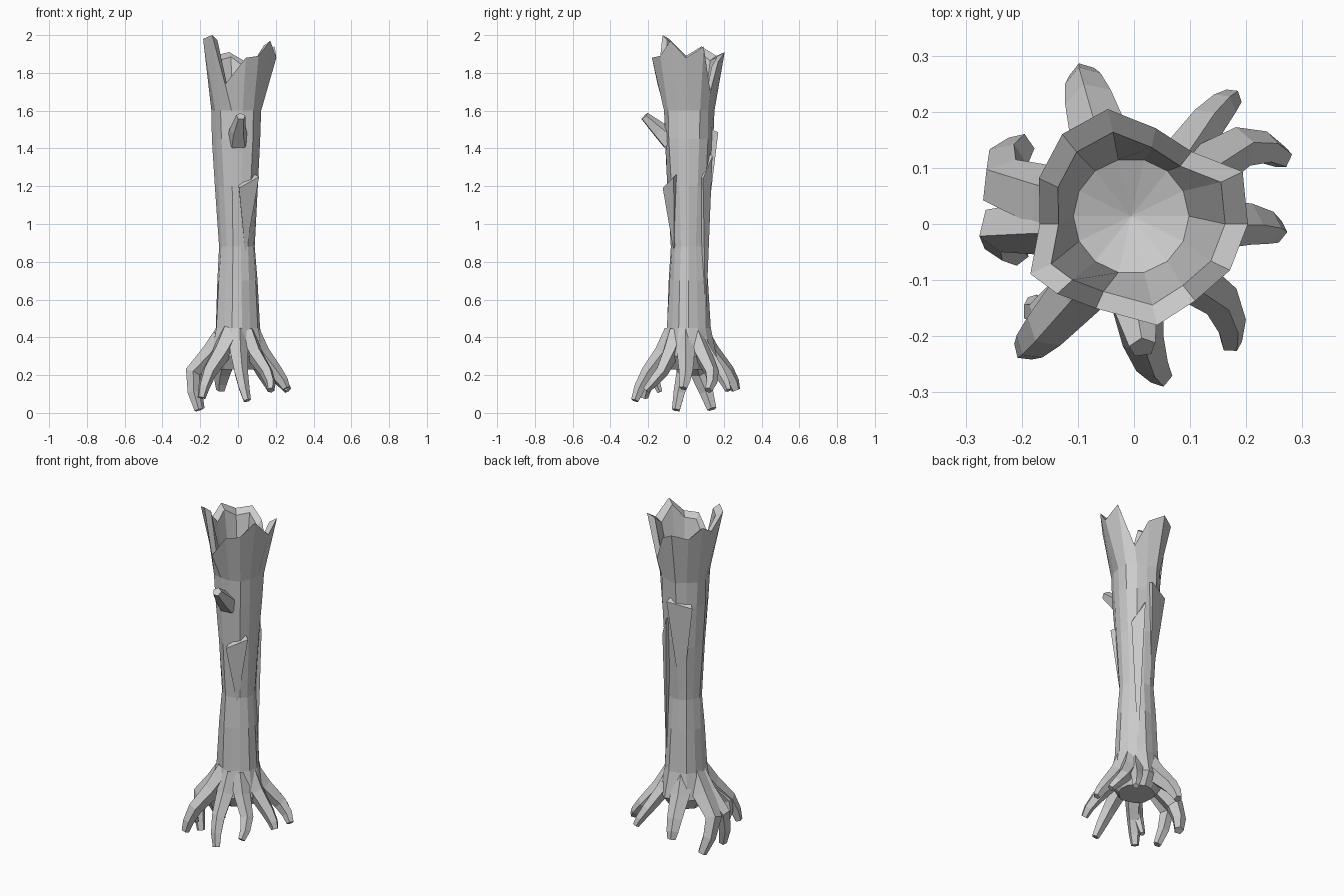
import bpy, bmesh, math
from mathutils import Vector

if "Cube" in bpy.data.objects:
    bpy.data.objects.remove(bpy.data.objects["Cube"])

SIDES = 14


def polar(a, r, z, cx=0.0, cy=0.0):
    return Vector((cx + r * math.cos(a), cy + r * math.sin(a), z))


def make(name, verts, faces):
    me = bpy.data.meshes.new(name)
    me.from_pydata([tuple(v) for v in verts], [], faces)
    bm = bmesh.new()
    bm.from_mesh(me)
    bmesh.ops.recalc_face_normals(bm, faces=bm.faces)
    bm.to_mesh(me)
    bm.free()
    ob = bpy.data.objects.new(name, me)
    bpy.context.collection.objects.link(ob)


def loft(name, rings, end_shift=0.0):
    n = len(rings[0])
    verts = [v for r in rings for v in r]
    faces = [(k * n + i, k * n + (i + 1) % n, (k + 1) * n + (i + 1) % n, (k + 1) * n + i)
             for k in range(len(rings) - 1) for i in range(n)]
    # close both ends with fans, the last one optionally pushed up or down
    for k, dz in ((0, 0.0), (len(rings) - 1, end_shift)):
        verts.append(sum(rings[k], Vector()) / n + Vector((0, 0, dz)))
        faces += [(k * n + i, k * n + (i + 1) % n, len(verts) - 1) for i in range(n)]
    make(name, verts, faces)


# trunk profile: height, radius
PROFILE = [(0.23, 0.10), (0.30, 0.145), (0.45, 0.116), (0.70, 0.104),
           (0.88, 0.092), (1.20, 0.112), (1.45, 0.128), (1.60, 0.134)]
CX, CY = -0.005, 0.014
# broken rim, anticlockwise from the right side
RIM_R = [.203, .215, .165, .175, .21, .205, .188, .168, .205, .185, .165, .185, .175, .19]
RIM_Z = [1.88, 1.94, 1.70, 1.86, 1.91, 1.89, 1.94, 1.89, 1.98, 2.0, 1.74, 1.88, 1.89, 1.97]
ANGLES = [2 * math.pi * i / SIDES for i in range(SIDES)]
RIM_A = list(ANGLES)
RIM_A[9] -= 0.16    # wide left splinter
RIM_A[10] -= 0.2


def radius_at(z):
    for (z0, r0), (z1, r1) in zip(PROFILE, PROFILE[1:]):
        if z <= z1:
            return r0 + (r1 - r0) * (z - z0) / (z1 - z0)


# hollow trunk: outer bark, rim thickness, inner wall and floor
rings = [[polar(a, r * (1 + 0.05 * math.sin(i * 2.4 + k * 0.7)), z, CX, CY) for i, a in enumerate(ANGLES)]
         for k, (z, r) in enumerate(PROFILE)]
rim = list(zip(RIM_A, RIM_R, RIM_Z))
rings.append([polar(a, r, z) for a, r, z in rim])
rings.append([polar(a, r * 0.8, z - 0.025) for a, r, z in rim])
rings.append([polar(a, 0.103, 1.60, CX, CY) for a in ANGLES])
loft("trunk", rings, end_shift=-0.04)


# tapered angular tube for roots and branch stub
def tube(name, pts, radii, sides=5):
    head = pts[-1] - pts[0]
    side = Vector((-head.y, head.x, 0)).normalized()
    out = []
    for i, (p, r) in enumerate(zip(pts, radii)):
        d = (pts[min(i + 1, len(pts) - 1)] - pts[max(i - 1, 0)]).normalized()
        s = (side - d * side.dot(d)).normalized()
        n = d.cross(s)
        out.append([p + r * (math.cos(t) * s + math.sin(t) * n)
                    for t in (2 * math.pi * j / sides + 0.3 for j in range(sides))])
    loft(name, out)


# root: start, knee and tip angles, knee and tip reach, tip height, thickness
def root(name, a0, a1, a2, knee, tip, z, r):
    a0, a1, a2 = (math.radians(a) for a in (a0, a1, a2))
    pts = [polar(a0, 0.06, 0.42), polar((a0 + a1) / 2, knee * 0.6, 0.315),
           polar(a1, knee, 0.215), polar((a1 + a2) / 2, (knee + tip) / 2 + 0.01, 0.1 + z / 2),
           polar(a2, tip, z)]
    tube(name, pts, [r * f for f in (1.1, 0.9, 0.7, 0.55, 0.38)])


root("back_left_root", 115, 110, 109, .23, .28, .12, .064)
root("left_root", 165, 163, 146, .24, .245, .02, .07)
root("left_root_fork", 180, 182, 194, .24, .215, .015, .06)
root("front_left_root", 232, 230, 229, .24, .295, .08, .058)
root("front_left_root_fork", 228, 224, 218, .23, .225, .11, .038)
root("front_root", 268, 274, 280, .20, .275, .065, .056)
root("front_right_root", 312, 319, 309, .20, .275, .12, .052)
root("right_root", 0, 0, -3, .20, .255, .13, .055)
root("back_right_root", 42, 36, 24, .23, .29, .12, .055)
root("back_right_root_fork", 52, 54, 52, .22, .285, .12, .048)

# snapped branch stub on the front
tube("branch_stub", [Vector((0, -.08, 1.44)), Vector((0, -.14, 1.495)), Vector((.015, -.22, 1.57))],
     (.06, .045, .025))


# raised bark flakes: a point below widening to a slanted ledge
def flake(name, angle, half, z0, z1, slant, out):
    a = math.radians(angle)
    verts = [polar(a, radius_at(z0) - 0.006, z0, CX, CY)]
    for s in (-1, 1):
        b, z = a + s * half, z1 + s * slant
        verts += [polar(b, radius_at(z) + out, z, CX, CY),
                  polar(b, radius_at(z) - 0.03, z + 0.025, CX, CY)]
    make(name, verts, [(0, 1, 3), (0, 2, 1), (0, 3, 4), (0, 4, 2), (1, 2, 4, 3)])


flake("front_bark_flake", -60, 0.45, 0.84, 1.22, 0.03, 0.026)
flake("back_bark_flake", 112, 0.48, 0.86, 1.47, -0.015, 0.028)
flake("side_bark_flake", 55, 0.30, 0.46, 1.30, 0.06, 0.010)
